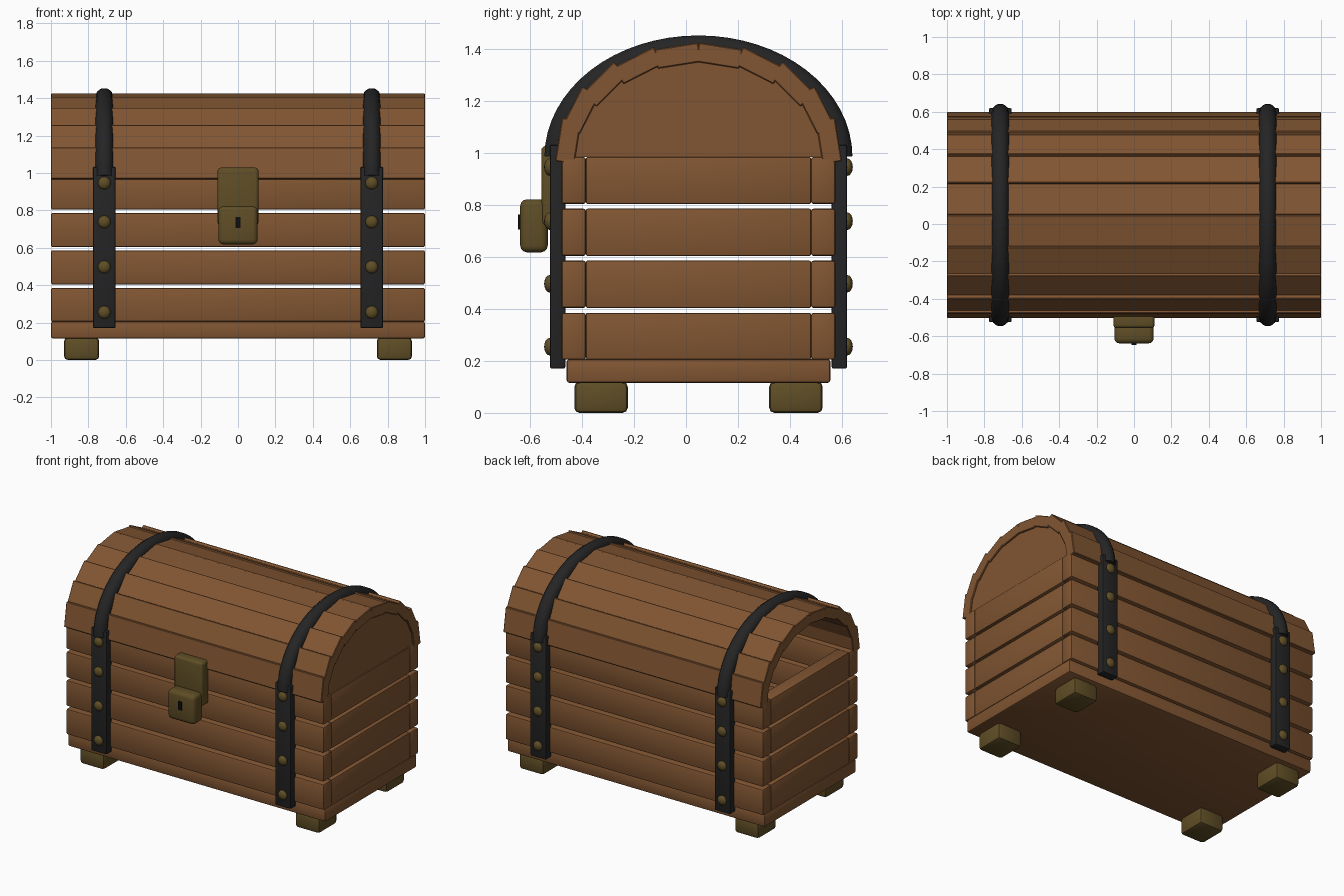
import bpy, bmesh, math
from mathutils import Matrix

if "Cube" in bpy.data.objects:
    bpy.data.objects.remove(bpy.data.objects["Cube"])

CY = 0.048      # depth centre of the chest
LID_Z = 0.985   # height where the lid arch springs


def material(name, rgb):
    m = bpy.data.materials.new(name)
    m.diffuse_color = (*rgb, 1)
    m.use_nodes = True
    m.node_tree.nodes["Principled BSDF"].inputs["Base Color"].default_value = m.diffuse_color
    return m


WOOD = material("brown wood", (0.22, 0.092, 0.032))
IRON = material("black iron", (0.018, 0.018, 0.019))
BRASS = material("dark brass", (0.115, 0.076, 0.019))
HOLE = material("keyhole black", (0.004, 0.004, 0.004))


def finish(name, bm, mat, smooth=30):
    me = bpy.data.meshes.new(name)
    bmesh.ops.recalc_face_normals(bm, faces=bm.faces)
    bm.to_mesh(me)
    bm.free()
    me.materials.append(mat)
    ob = bpy.data.objects.new(name, me)
    bpy.context.collection.objects.link(ob)
    if smooth:
        bpy.ops.object.select_all(action='DESELECT')
        ob.select_set(True)
        bpy.context.view_layer.objects.active = ob
        bpy.ops.object.shade_smooth_by_angle(angle=math.radians(smooth))
    return ob


def box(name, x, y, z, mat, bevel=0.0, segs=2, tilt=0.0):
    """Bevelled box from (min, max) ranges, tilted about the x axis."""
    bm = bmesh.new()
    size = [r[1] - r[0] for r in (x, y, z)]
    mid = [(r[1] + r[0]) / 2 for r in (x, y, z)]
    bmesh.ops.create_cube(bm, size=1)
    bmesh.ops.scale(bm, vec=size, verts=bm.verts)
    if bevel:
        bmesh.ops.bevel(bm, geom=bm.edges[:], offset=bevel, segments=segs,
                        profile=0.5, affect='EDGES')
    bm.transform(Matrix.Translation(mid) @ Matrix.Rotation(tilt, 4, 'X'))
    return finish(name, bm, mat)


# base slab and four feet
box("base", (-1, 1), (CY - 0.508, CY + 0.508), (0.115, 0.207), WOOD, 0.012)
for sx in (-1, 1):
    for y in (-0.327, 0.423):
        x = sx * 0.836
        box("foot", (x - 0.094, x + 0.094), (y - 0.103, y + 0.103), (0, 0.12), BRASS, 0.02)

# four rows of wall planks with open gaps between them
for z0, z1 in ((0.205, 0.385), (0.404, 0.586), (0.604, 0.786), (0.804, LID_Z)):
    for sy in (-1, 1):
        y = sorted((CY + sy * 0.527, CY + sy * 0.433))
        box("long_plank", (-1, 1), y, (z0, z1), WOOD, 0.01)
    for sx in (-1, 1):
        x = sorted((sx * 0.998, sx * 0.905))
        box("end_plank", x, (CY - 0.433, CY + 0.433), (z0, z1), WOOD, 0.006)

# ten lid staves around a flattened arch
for k in range(10):
    a = math.radians(-81 + 18 * k)
    y, z = CY + 0.508 * math.sin(a), LID_Z + 0.395 * math.cos(a)
    box("lid_stave", (-1, 1), (y - 0.085, y + 0.085), (z - 0.0375, z + 0.0375),
        WOOD, 0.004, 1, tilt=-a)

# lid end panel, on the right side only (the left end is open)
bm = bmesh.new()
arc = [math.pi * i / 20 for i in range(21)]
f = bm.faces.new([bm.verts.new((0.92, CY + 0.495 * math.cos(t), LID_Z + 0.38 * math.sin(t)))
                  for t in arc])
ext = bmesh.ops.extrude_face_region(bm, geom=[f])
bmesh.ops.translate(bm, vec=(0.07, 0, 0),
                    verts=[v for v in ext["geom"] if isinstance(v, bmesh.types.BMVert)])
finish("lid_end_panel", bm, WOOD)

for sx in (-1, 1):
    bx = sx * 0.715
    # round iron band over the lid
    cu = bpy.data.curves.new("lid_band", 'CURVE')
    cu.dimensions = '3D'
    cu.bevel_depth = 0.048
    cu.bevel_resolution = 3
    cu.use_fill_caps = True
    sp = cu.splines.new('POLY')
    sp.points.add(32)
    for i, p in enumerate(sp.points):
        t = math.pi * i / 32
        p.co = (bx, CY + 0.547 * math.cos(t), LID_Z + 0.422 * math.sin(t), 1)
    cu.materials.append(IRON)
    ob = bpy.data.objects.new("lid_band", cu)
    bpy.context.collection.objects.link(ob)
    bpy.ops.object.select_all(action='DESELECT')
    ob.select_set(True)
    bpy.context.view_layer.objects.active = ob
    bpy.ops.object.convert(target='MESH')
    bpy.ops.object.shade_smooth_by_angle(angle=math.radians(40))

    for sy in (-1, 1):
        # straight wall straps
        y = sorted((CY + sy * 0.572, CY + sy * 0.512))
        box("wall_strap", (bx - 0.061, bx + 0.061), y, (0.17, 1.032), IRON, 0.008)
        # domed rivets
        for z in (0.255, 0.497, 0.738, 0.946):
            bm = bmesh.new()
            bmesh.ops.create_uvsphere(bm, u_segments=16, v_segments=8, radius=1)
            bm.transform(Matrix.Translation((bx, CY + sy * 0.572, z))
                         @ Matrix.Diagonal((0.034, 0.022, 0.034, 1)))
            finish("rivet", bm, BRASS, 60)

# hasp plate, lock body and keyhole
box("hasp_plate", (-0.11, 0.11), (-0.557, -0.475), (0.72, 1.028), BRASS, 0.018, 3)
box("lock_body", (-0.105, 0.105), (-0.638, -0.532), (0.618, 0.822), BRASS, 0.026, 3)
box("keyhole", (-0.013, 0.013), (-0.646, -0.637), (0.706, 0.764), HOLE)
